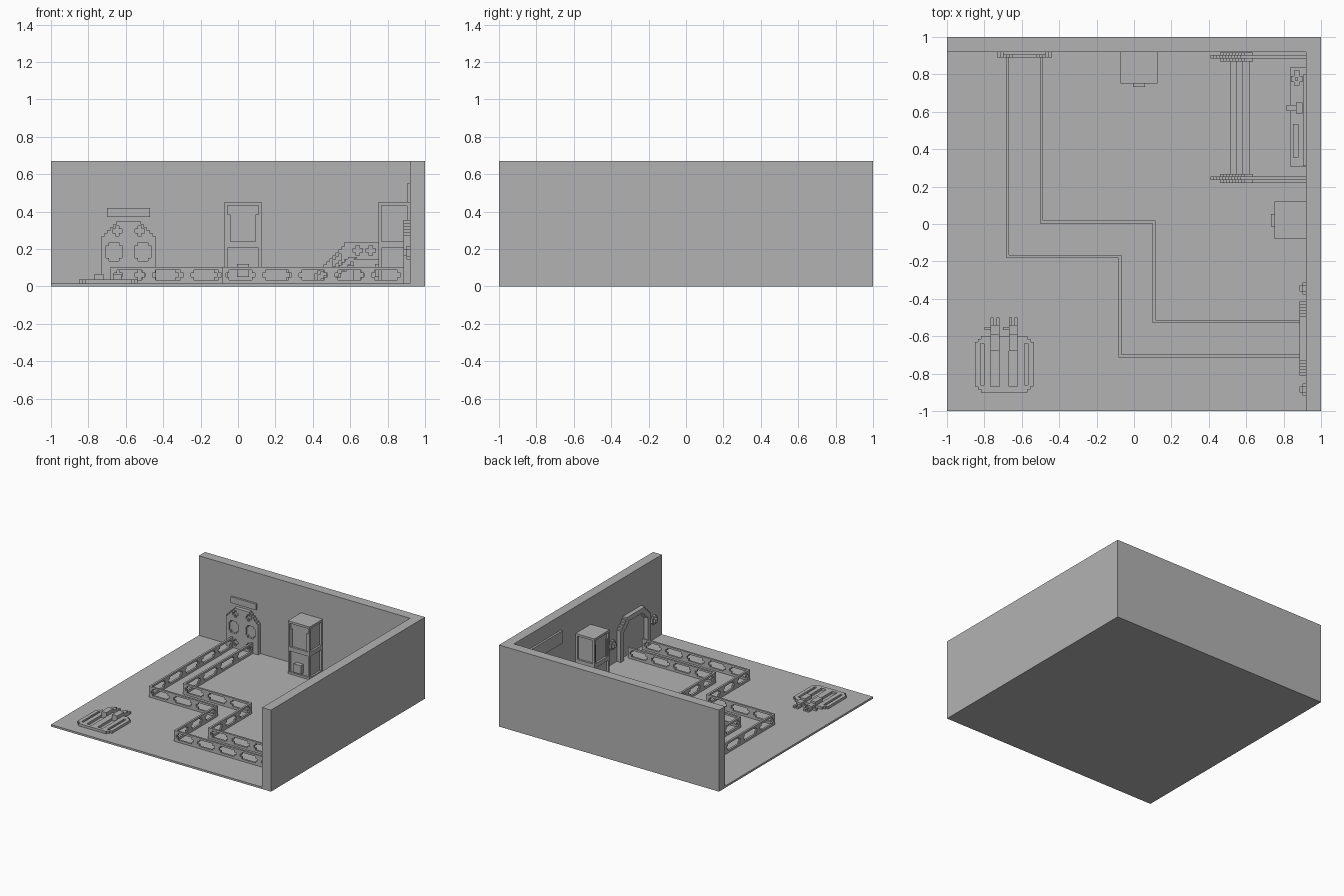
import bpy
import bmesh

old = bpy.data.objects.get("Cube")
if old:
    bpy.data.objects.remove(old, do_unlink=True)

UNIT = 0.01      # all sizes below are in hundredths
STEP = 1.6       # width of one stair step in the blocky outlines
WALL = 92        # inner face of both walls
FLOOR = 1.6

grey = bpy.data.materials.new("plain grey")
grey.use_nodes = True
grey.diffuse_color = (0.45, 0.45, 0.45, 1)
grey.node_tree.nodes["Principled BSDF"].inputs["Base Color"].default_value = (0.45, 0.45, 0.45, 1)


# Placements: map (across, up, out) to the room
def on_back(u, v, w):
    return (u, WALL - w, v)


def on_right(u, v, w):
    return (WALL - w, u, v)


def on_floor(u, v, w):
    return (u, v, w)


def along_x(u, v, w):
    return (u, w, v)


def along_y(u, v, w):
    return (w, u, v)


def slab(bm, place, w0, w1, solids, holes=()):
    """Plate between w0 and w1 covering the solid rectangles minus the holes."""
    rects = list(solids) + list(holes)
    us = sorted({round(c, 3) for r in rects for c in r[:2]})
    vs = sorted({round(c, 3) for r in rects for c in r[2:]})

    def inside(u, v, group):
        return any(a < u < b and c < v < d for a, b, c, d in group)

    kept = set()
    for i in range(len(us) - 1):
        for j in range(len(vs) - 1):
            u, v = (us[i] + us[i + 1]) / 2, (vs[j] + vs[j + 1]) / 2
            if inside(u, v, solids) and not inside(u, v, holes):
                kept.add((i, j))

    def face(*points):
        bm.faces.new([bm.verts.new([c * UNIT for c in place(*p)]) for p in points])

    for i, j in kept:
        a, b, c, d = us[i], us[i + 1], vs[j], vs[j + 1]
        for w in (w0, w1):
            face((a, c, w), (b, c, w), (b, d, w), (a, d, w))
        sides = (((i - 1, j), (a, c), (a, d)), ((i + 1, j), (b, c), (b, d)),
                 ((i, j - 1), (a, c), (b, c)), ((i, j + 1), (a, d), (b, d)))
        for neighbour, p, q in sides:
            if neighbour not in kept:
                face((*p, w0), (*q, w0), (*q, w1), (*p, w1))


def part(name, *slabs):
    """One object made of several slabs."""
    mesh = bpy.data.meshes.new(name)
    whole = bmesh.new()
    for args in slabs:
        bm = bmesh.new()
        slab(bm, *args)
        bmesh.ops.remove_doubles(bm, verts=bm.verts, dist=1e-5)
        bmesh.ops.recalc_face_normals(bm, faces=bm.faces)
        bmesh.ops.dissolve_limit(bm, angle_limit=0.01, verts=bm.verts, edges=bm.edges)
        piece = bpy.data.meshes.new("piece")
        bm.to_mesh(piece)
        bm.free()
        whole.from_mesh(piece)
        bpy.data.meshes.remove(piece)
    whole.to_mesh(mesh)
    whole.free()
    mesh.materials.append(grey)
    obj = bpy.data.objects.new(name, mesh)
    bpy.context.scene.collection.objects.link(obj)
    return obj


def box(place, u0, u1, v0, v1, w0, w1):
    return (place, w0, w1, [(u0, u1, v0, v1)])


def stepped(u0, u1, v0, v1, n=1, flat_base=False):
    """Rectangle with staircase corners, as overlapping rectangles."""
    rows = []
    for i in range(n + 1):
        cut, drop = (n - i) * STEP, i * STEP
        rows.append((u0 + cut, u1 - cut, v0 if flat_base else v0 + drop, v1 - drop))
    return rows


def windows(u0, u1, base):
    """Evenly spaced round-cornered openings of a railing."""
    n = max(1, round((u1 - u0) / 21))
    pitch = (u1 - u0) / n
    holes = []
    for i in range(n):
        a = u0 + i * pitch + 2
        holes += stepped(a, a + pitch - 4, base + 1.8, base + 7.2, 1)
    return holes


# Room shell
part("floor", box(on_floor, -100, 100, -100, 100, 0, FLOOR))
part("walls", (on_floor, 0, 67, [(-100, 100, WALL, 100), (WALL, 100, -100, 100)]))


# Two zigzag railings from one doorway to the other
def railing(name, points):
    runs = []
    for (x0, y0), (x1, y1) in zip(points, points[1:]):
        if y0 == y1:
            place, a, b, w = along_x, min(x0, x1), max(x0, x1), y0
        else:
            place, a, b, w = along_y, min(y0, y1), max(y0, y1), x0
        a, b = a - 0.8, b + 0.8
        runs.append((place, w - 0.8, w + 0.8, [(a, b, FLOOR, 10.4)], windows(a, b, FLOOR)))
    part(name, *runs)


railing("outer_railing", [(-67.5, 89), (-67.5, -17.5), (-7.5, -17.5), (-7.5, -70.5), (88, -70.5)])
railing("inner_railing", [(-49.5, 89), (-49.5, 1.2), (10.7, 1.2), (10.7, -52), (88, -52)])

# Panelled door with a sign on the back wall
panes = []
for side in (-1, 1):
    for near, far, low, high in ((3.5, 8.5, 27, 32.4), (3.5, 12, 13.5, 23.5), (3.5, 8.5, 3.5, 9)):
        ends = sorted((-58.6 + side * near, -58.6 + side * far))
        panes += stepped(*ends, low, high)
outline = stepped(-73.3, -43.9, FLOOR, 34.6, 5, True)
part("door_back", (on_back, 0, 1.4, outline))
part("door_front", (on_back, 1.4, 3.1, outline, panes))
part("door_sign", box(on_back, -70, -47, 37, 42, 0, 1.6))

# Arched gateway and its two wall buttons
part("gateway", (on_right, 0, 3.6, stepped(-81, -41.5, FLOOR, 35.5, 5, True),
                 stepped(-77, -45.5, 0, 31.5, 4, True)))
for name, y in (("front_button", -88.5), ("rear_button", -34.5)):
    part(name, (on_right, 0, 1.8, stepped(y - 3.3, y + 3.3, 14.5, 21.5)),
         box(on_right, y - 1.6, y + 1.6, 16.4, 19.6, 1.8, 3.5))


# Vending machines
def machine(name, place, mid):
    half, depth = 9.9, 17
    a, b = mid - half, mid + half
    slabs = [box(place, a + STEP, b - STEP, FLOOR, 44, 0, depth - STEP)]
    for u in (a, b - STEP):
        for w in (0, depth - STEP):
            slabs.append(box(place, u, u + STEP, FLOOR, 45, w, w + STEP))
    for low, high in ((FLOOR, 3.2), (20.5, 24), (43.2, 45)):
        slabs.append(box(place, a, b, low, high, 0, depth))
    for u in (a + STEP, b - 2 * STEP):
        slabs.append(box(place, u, u + STEP, 24, 38.5, 0, depth - 0.6))
    slabs.append(box(place, mid - 3.3, mid + 3.3, 5, 12, depth - STEP, depth + 1.8))
    part(name, *slabs)


machine("back_machine", on_back, 2.7)
machine("side_machine", on_right, 2)

# Raised platform with four stairs
DECK = 14.4
part("platform", box(on_floor, 61.5, WALL, 22, WALL, 0, DECK))
part("stairs", *[box(on_floor, 51.3 + 3.4 * i, 62, 24, 90, 0, 4.8 + 3.2 * i) for i in range(4)])


# Stair stringers and sloping handrails on both sides
def stair_side(name, y):
    stringer, band, gaps = [], [], []
    for i in range(12):
        x = 46 + i * STEP
        stringer.append((x, x + STEP, max(FLOOR, x - 47), min(15.6, x - 42.5)))
    for i in range(11):
        x = 41 + i * STEP
        top = 7 + i * STEP
        band.append((x, x + STEP, max(FLOOR, top - 8.5), top))
        if i % 5 not in (0, 4):
            gaps.append((x, x + STEP, top - 6, top - 2.4))
    band.append((57, WALL, DECK, 23.6))
    for i in range(4):
        gaps += stepped(61.5 + 7 * i, 66.5 + 7 * i, 16.6, 21.8, 1)
    part(name + "_stringer", (along_x, y - 2.4, y + 2.4, stringer))
    part(name + "_handrail", (along_x, y - 1, y + 1, band, gaps))


stair_side("front_stair", 24.4)
stair_side("rear_stair", 89.4)

# Desk with small equipment, and a wall screen above it
TOP = 24
part("desk", box(on_floor, 83.5, WALL, 30.7, 83.6, DECK, TOP))
part("keyboard", box(on_floor, 85, 88, 35.5, 53.5, TOP, TOP + 1))
part("desk_lever", box(on_floor, 81.5, 87, 60.5, 63.5, TOP - 3, TOP + 1.5),
     box(on_floor, 86.5, 90, 59, 65, TOP, TOP + 3))
part("desk_lamp", (on_floor, TOP, TOP + 1.6, [(84, 90, 76, 79), (85.5, 88.5, 74, 82)]),
     box(on_floor, 86.2, 87.8, 76.7, 78.3, TOP + 1.6, TOP + 6))
part("wall_screen", box(on_right, 31, 80, 44.7, 55, 0, 1.6))

# Backpack lying on the floor
CENTRE = -69.4
slots, straps = [], []
for side in (-1, 1):
    edge = sorted((CENTRE + side * 10.8, CENTRE + side * 12.6))
    strap = sorted((CENTRE + side * 2.6, CENTRE + side * 7.2))
    mid = sum(strap) / 2
    slots += [(*edge, -86, -64), (*strap, -87, -68)]
    straps += [box(on_floor, *strap, -68, -59, 3.4, 6.6),
               box(on_floor, *strap, -59, -54, 1.6, 5),
               box(on_floor, strap[0], mid - 0.7, -54, -50, 1.6, 3.4),
               box(on_floor, mid + 0.7, strap[1], -54, -50, 1.6, 3.4),
               box(on_floor, strap[0] - 3.2, strap[0], -56.6, -55, 1.6, 3.4)]
part("backpack_body", (on_floor, FLOOR, 3.6, stepped(-85, -53.8, -90, -59.8, 2), slots))
part("backpack_straps", *straps)
